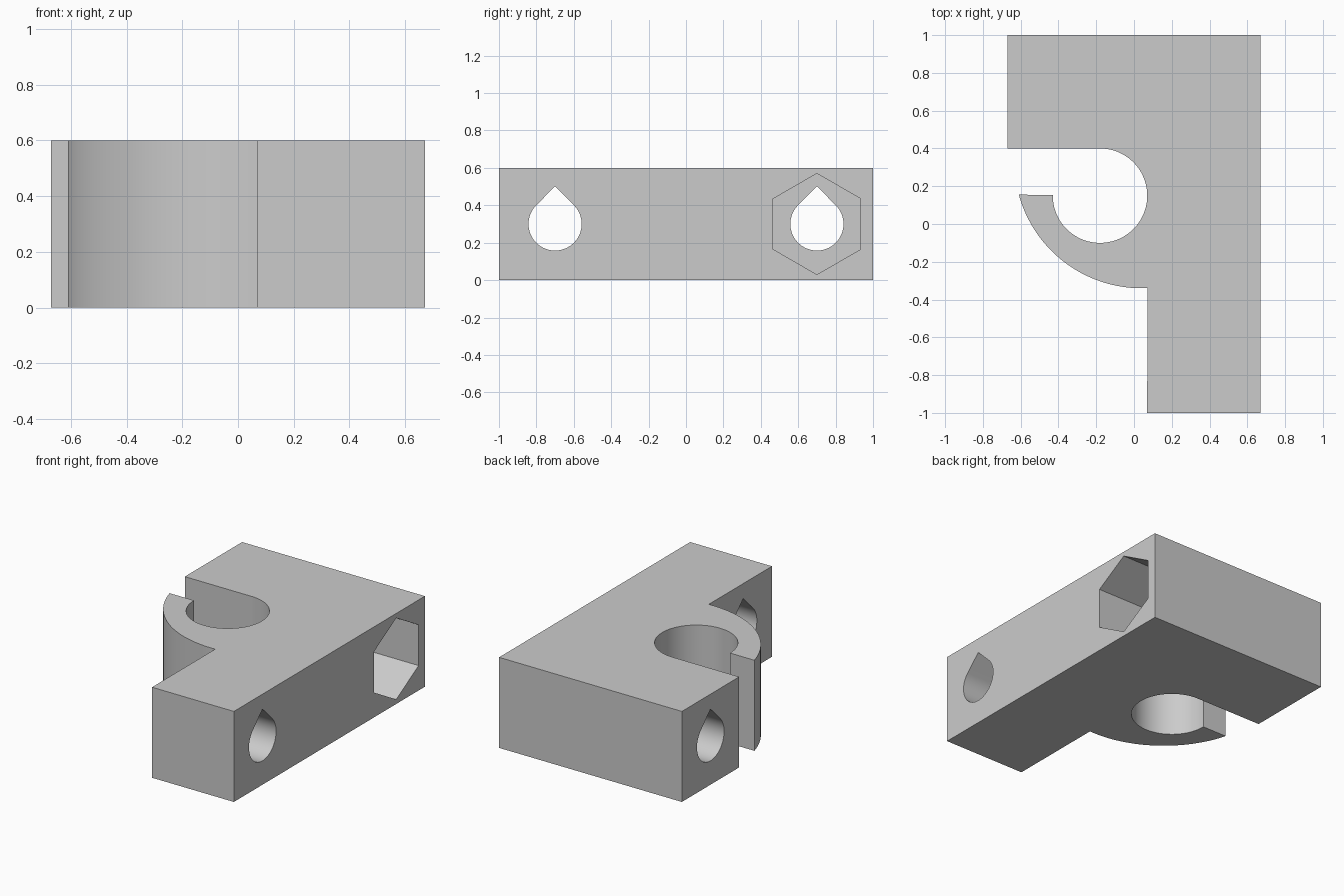
import bpy, bmesh
from math import sin, cos, radians, pi
from mathutils import Vector

cube = bpy.data.objects.get("Cube")
if cube:
    bpy.data.objects.remove(cube, do_unlink=True)

HEIGHT = 0.6
BOLT_Z = 0.3

grey = bpy.data.materials.new("plain grey")
grey.use_nodes = True
grey.diffuse_color = (0.6, 0.6, 0.6, 1)
grey.node_tree.nodes["Principled BSDF"].inputs["Base Color"].default_value = (0.6, 0.6, 0.6, 1)


def arc(cx, cy, r, start, end, steps):
    """Points along an arc, angles in degrees."""
    angles = [radians(start + (end - start) * i / steps) for i in range(steps + 1)]
    return [(cx + r * cos(a), cy + r * sin(a)) for a in angles]


def prism(name, points, direction):
    """Extrude a closed 3D outline along a direction."""
    bm = bmesh.new()
    face = bm.faces.new([bm.verts.new(p) for p in points])
    moved = bmesh.ops.extrude_face_region(bm, geom=[face])["geom"]
    verts = [g for g in moved if isinstance(g, bmesh.types.BMVert)]
    bmesh.ops.translate(bm, verts=verts, vec=Vector(direction))
    bmesh.ops.recalc_face_normals(bm, faces=bm.faces)
    mesh = bpy.data.meshes.new(name)
    bm.to_mesh(mesh)
    bm.free()
    mesh.materials.append(grey)
    obj = bpy.data.objects.new(name, mesh)
    bpy.context.collection.objects.link(obj)
    return obj


def cut(target, cutter):
    """Subtract the cutter, then discard it."""
    bpy.context.view_layer.objects.active = target
    mod = target.modifiers.new("cut", "BOOLEAN")
    mod.operation = "DIFFERENCE"
    mod.solver = "EXACT"
    mod.object = cutter
    bpy.ops.object.modifier_apply(modifier=mod.name)
    bpy.data.objects.remove(cutter, do_unlink=True)


# L-shaped block with a curved hook around the rod seat
outline = [(-0.67, 0.4), (-0.67, 1), (0.67, 1), (0.67, -1), (0.07, -1)]
outline += arc(0.04, 0.334, 0.674, 272.6, 195.4, 32)
outline += arc(-0.18, 0.15, 0.25, 179, 450, 72)
clamp = prism("clamp_body", [(x, y, 0) for x, y in outline], (0, 0, HEIGHT))

# Teardrop bolt holes running across the width
for y in (-0.7, 0.7):
    drop = arc(y, BOLT_Z, 0.142, 135, 405, 48) + [(y, BOLT_Z + 0.201)]
    cut(clamp, prism("bolt_hole_cutter", [(-1, a, b) for a, b in drop], (2, 0, 0)))

# Hexagonal nut pocket on the left side
hexagon = arc(0.7, BOLT_Z, 0.27, 30, 330, 5)
cut(clamp, prism("nut_pocket_cutter", [(0.07, a, b) for a, b in hexagon], (1, 0, 0)))

# Smooth the curved walls, keep the edges crisp
bpy.ops.object.select_all(action="DESELECT")
clamp.select_set(True)
bpy.context.view_layer.objects.active = clamp
bpy.ops.object.shade_smooth_by_angle(angle=pi / 6)
